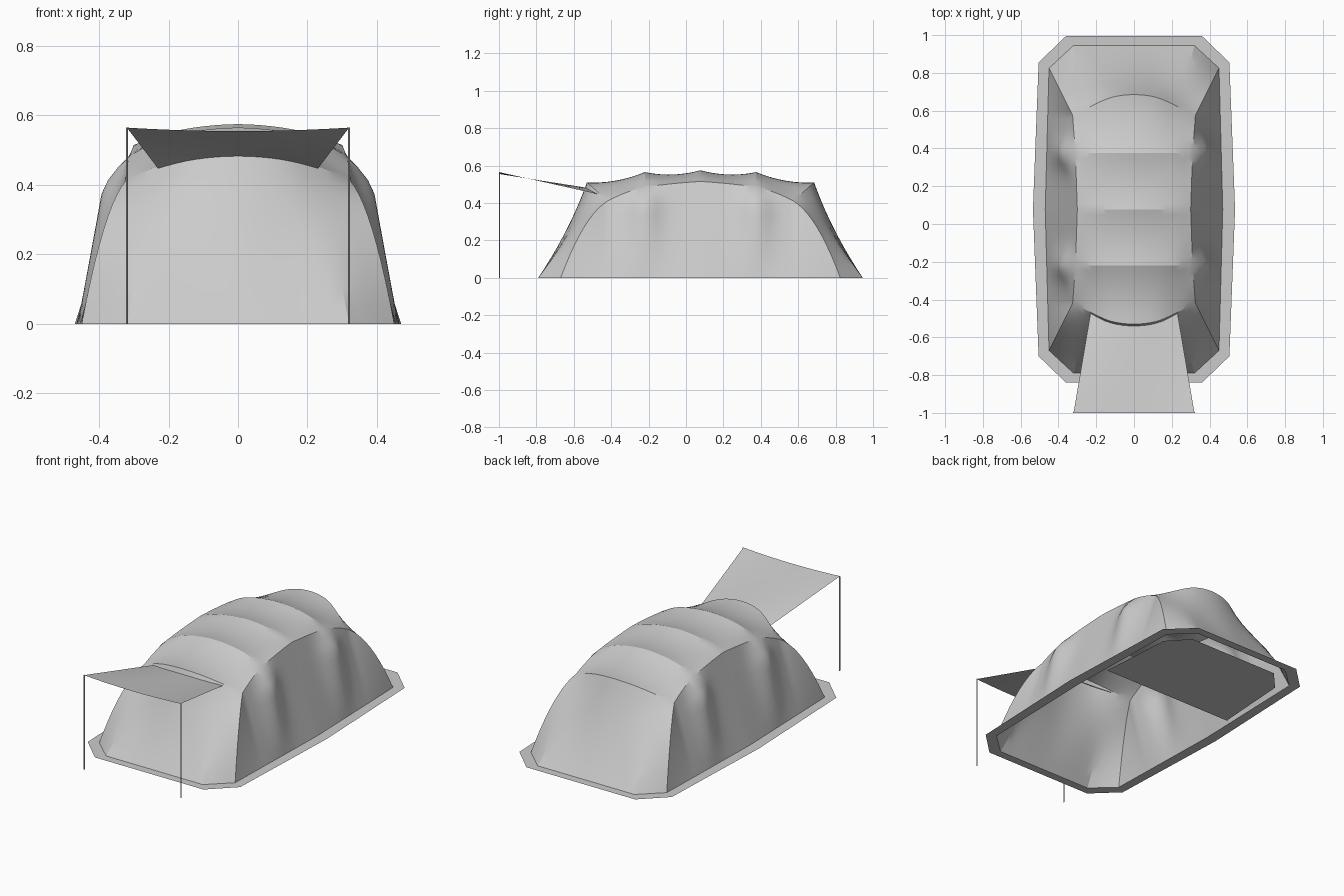
import bpy, bmesh, math
from mathutils import Vector as V

cube = bpy.data.objects.get("Cube")
if cube:
    bpy.data.objects.remove(cube)

grey = bpy.data.materials.new("grey_canvas")
grey.use_nodes = True
grey.diffuse_color = (0.6, 0.6, 0.6, 1)
grey.node_tree.nodes["Principled BSDF"].inputs["Base Color"].default_value = (0.6, 0.6, 0.6, 1)

MID = 0.0775  # the tent body is symmetric about this y


def finish(bm, name, angle=22):
    bmesh.ops.remove_doubles(bm, verts=bm.verts, dist=0.0005)
    mesh = bpy.data.meshes.new(name)
    bm.to_mesh(mesh)
    bm.free()
    mesh.materials.append(grey)
    ob = bpy.data.objects.new(name, mesh)
    bpy.context.collection.objects.link(ob)
    bpy.ops.object.select_all(action='DESELECT')
    ob.select_set(True)
    bpy.context.view_layer.objects.active = ob
    bpy.ops.object.shade_smooth_by_angle(angle=math.radians(angle))
    return ob


def add_grid(bm, rows):
    vs = [[bm.verts.new(p) for p in row] for row in rows]
    for a, b in zip(vs, vs[1:]):
        for i in range(len(a) - 1):
            bm.faces.new((a[i], a[i + 1], b[i + 1], b[i]))


def mirrored(bm, axis, centre):
    """Copy everything across a plane, flipping the copied faces."""
    new = bmesh.ops.duplicate(bm, geom=bm.verts[:] + bm.edges[:] + bm.faces[:])["geom"]
    for v in new:
        if isinstance(v, bmesh.types.BMVert):
            v.co[axis] = 2 * centre - v.co[axis]
    bmesh.ops.reverse_faces(bm, faces=[f for f in new if isinstance(f, bmesh.types.BMFace)])
    bmesh.ops.remove_doubles(bm, verts=bm.verts, dist=0.0005)


# Half arches, from centre line to the shoulder edge: ground, end, inner, middle
arches = [[V(p) for p in a] for a in (
    [(0, -.79, 0), (.16, -.79, 0), (.32, -.79, 0), (.45, -.67, 0)],
    [(0, -.53, .51), (.12, -.515, .497), (.225, -.47, .457), (.325, -.42, .41)],
    [(0, -.22, .565), (.12, -.22, .555), (.225, -.22, .53), (.31, -.22, .485)],
    [(0, MID, .575), (.12, MID, .566), (.22, MID, .545), (.3, MID, .515)])]
# Mid-span offsets of the cloth between neighbouring arches, centre to shoulder
sags = [[V(p) for p in s] for s in (
    [(0, .02, 0), (0, .02, 0), (0, .012, .01), (0, 0, .065)],
    [(0, 0, -.018), (0, 0, -.016), (0, 0, -.01), (0, 0, .008)],
    [(0, 0, -.018), (0, 0, -.016), (0, 0, -.01), (0, 0, .003)])]


def across(pts, rounding, n=4):
    """Curve through the arch points; rounding 0 keeps straight ground edges."""
    first = V((-pts[1].x, pts[1].y, pts[1].z))
    ext = [first] + pts + [2 * pts[-1] - pts[-2]]
    out = []
    for i in range(1, len(ext) - 2):
        a, b, c, d = ext[i - 1:i + 3]
        for k in range(n):
            t = k / n
            curve = ((2 * b) + (c - a) * t + (2 * a - 5 * b + 4 * c - d) * t ** 2
                     + (3 * b - a - 3 * c + d) * t ** 3) / 2
            out.append(b.lerp(c, t).lerp(curve, rounding))
    return out + [pts[-1]]


STEPS = 10
roof_rows = []
for i, sag in enumerate(sags):
    for k in range(STEPS + (i == 2)):
        t = k / STEPS
        pts = [a.lerp(b, t) + s * (4 * t * (1 - t)) for a, b, s in zip(arches[i], arches[i + 1], sag)]
        roof_rows.append(across(pts, min(1, 2 * t) if i == 0 else 1))


def base_x(y):
    return .47 - .02 * abs(y - MID) / .7475


def side_row(top):
    """Side wall strip from shoulder to ground, pushed out beside the inner arch."""
    base = V((base_x(top.y), top.y, 0))
    push = .045 * math.exp(-((top.y + .22) / .085) ** 2)
    row = []
    for k in range(13):
        t = k / 12
        shape = math.sin(t / .25 * math.pi / 2) if t < .25 else (1 - t) / .75
        row.append(top.lerp(base, t) + V((push * shape, 0, push * shape * .3 * (1 - t))))
    return row


# Tent shell: roof with end panels, then side walls, mirrored twice
bm = bmesh.new()
add_grid(bm, roof_rows)
add_grid(bm, [side_row(r[-1]) for r in roof_rows])
bmesh.ops.remove_doubles(bm, verts=bm.verts, dist=0.0005)
bmesh.ops.dissolve_degenerate(bm, edges=bm.edges, dist=0.0005)
bmesh.ops.recalc_face_normals(bm, faces=bm.faces)
if sum(f.normal.z * f.calc_area() for f in bm.faces) < 0:
    bmesh.ops.reverse_faces(bm, faces=bm.faces)
mirrored(bm, 1, MID)
mirrored(bm, 0, 0)
finish(bm, "tent_shell")

# Ground skirt: flat ring around the base
bm = bmesh.new()
inner = [(0, -.79), (.32, -.79), (.45, -.67), (.47, MID)]
outer = [(0, -.84), (.36, -.84), (.505, -.70), (.535, MID)]
add_grid(bm, [[(x, y, .001) for x, y in ring] for ring in (outer, inner)])
mirrored(bm, 1, MID)
mirrored(bm, 0, 0)
finish(bm, "ground_skirt")

# Sleeping area floor at the back
bm = bmesh.new()
half = [(.44, .29), (.41, .75), (.3, .87)]
bm.faces.new([bm.verts.new((x, y, .006)) for x, y in half + [(-x, y) for x, y in reversed(half)]])
bmesh.ops.recalc_face_normals(bm, faces=bm.faces)
finish(bm, "back_floor")

# Awning: sagging front edge, rear edge following the front arch
bm = bmesh.new()
rows = []
for j in range(7):
    t = j / 6
    row = []
    for i in range(17):
        u = i / 8 - 1
        bow = 1 - u * u
        front = V((.32 * u, -1, .565 - .01 * bow))
        rear = V((.23 * u, -.47 - .065 * bow, .447 + .035 * bow))
        row.append(front.lerp(rear, t))
    rows.append(row)
add_grid(bm, rows)
finish(bm, "awning", 40)

# Awning poles
for side, x in (("left", .32), ("right", -.32)):
    bpy.ops.mesh.primitive_cylinder_add(vertices=8, radius=.003, depth=.565, location=(x, -.997, .2825))
    pole = bpy.context.object
    pole.name = side + "_awning_pole"
    pole.data.materials.append(grey)
